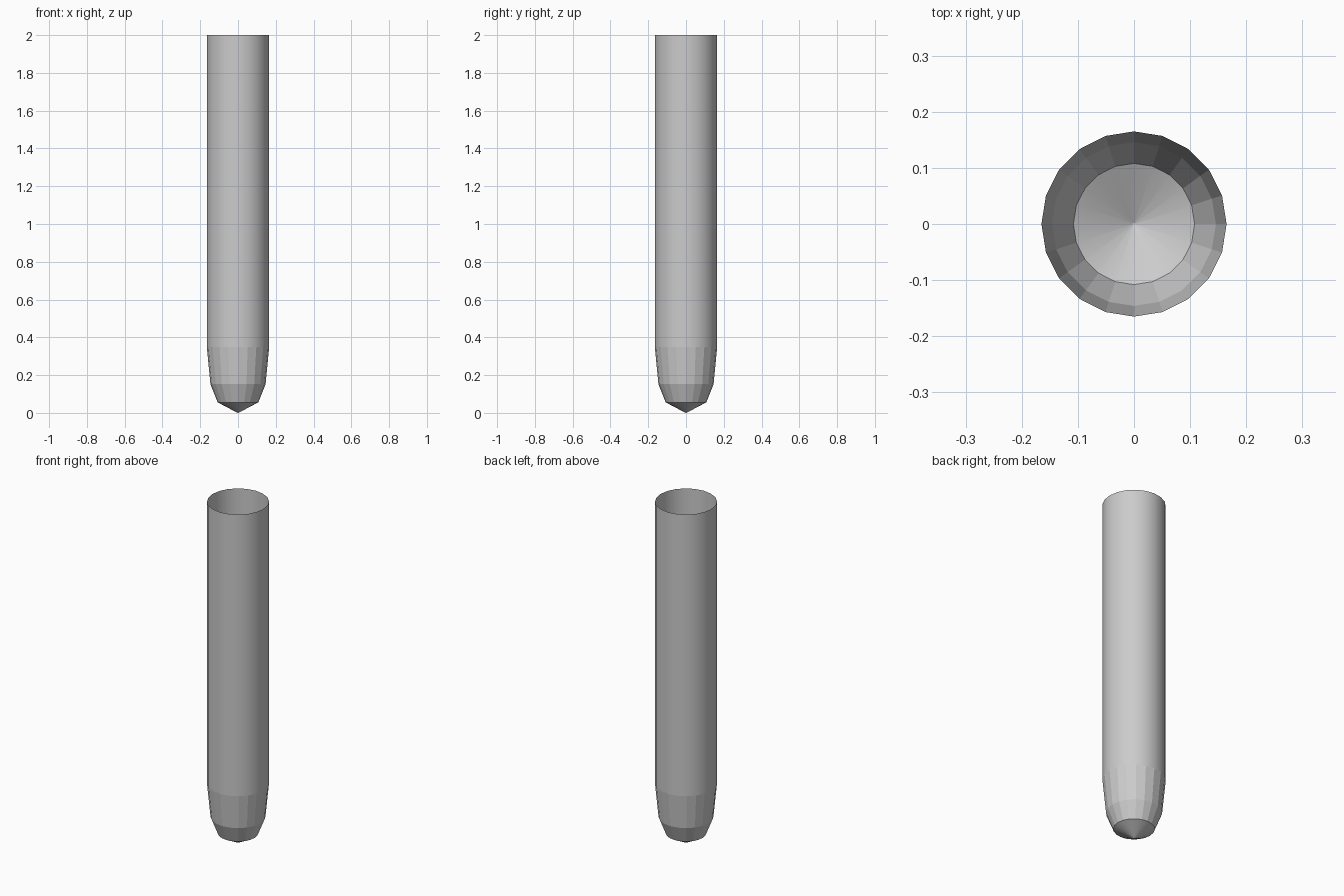
import bpy, bmesh, math

if "Cube" in bpy.data.objects:
    bpy.data.objects.remove(bpy.data.objects["Cube"])

SIDES = 20
# Radius and height from the pointed tip up to the open rim
PROFILE = [(0.002, 0.0), (0.108, 0.056), (0.146, 0.152), (0.165, 0.348), (0.165, 2.0)]
SMOOTH_BANDS = {0, 3}  # tip cone and long barrel; the tapers stay faceted

bm = bmesh.new()

# Rings of the revolved shell
rings = []
for r, z in PROFILE:
    rings.append([bm.verts.new((r * math.cos(2 * math.pi * i / SIDES),
                                r * math.sin(2 * math.pi * i / SIDES), z))
                  for i in range(SIDES)])

# Walls between neighbouring rings
for band, (low, high) in enumerate(zip(rings, rings[1:])):
    for i in range(SIDES):
        j = (i + 1) % SIDES
        face = bm.faces.new((low[i], low[j], high[j], high[i]))
        face.smooth = band in SMOOTH_BANDS

# Tiny blunt end of the tip
bm.faces.new(list(reversed(rings[0])))

# Crisp creases around each ring
for ring in rings:
    for i in range(SIDES):
        edge = bm.edges.get((ring[i], ring[(i + 1) % SIDES]))
        edge.smooth = False

mesh = bpy.data.meshes.new("pointed_tube")
bm.to_mesh(mesh)
bm.free()
tube = bpy.data.objects.new("pointed_tube", mesh)
bpy.context.collection.objects.link(tube)
